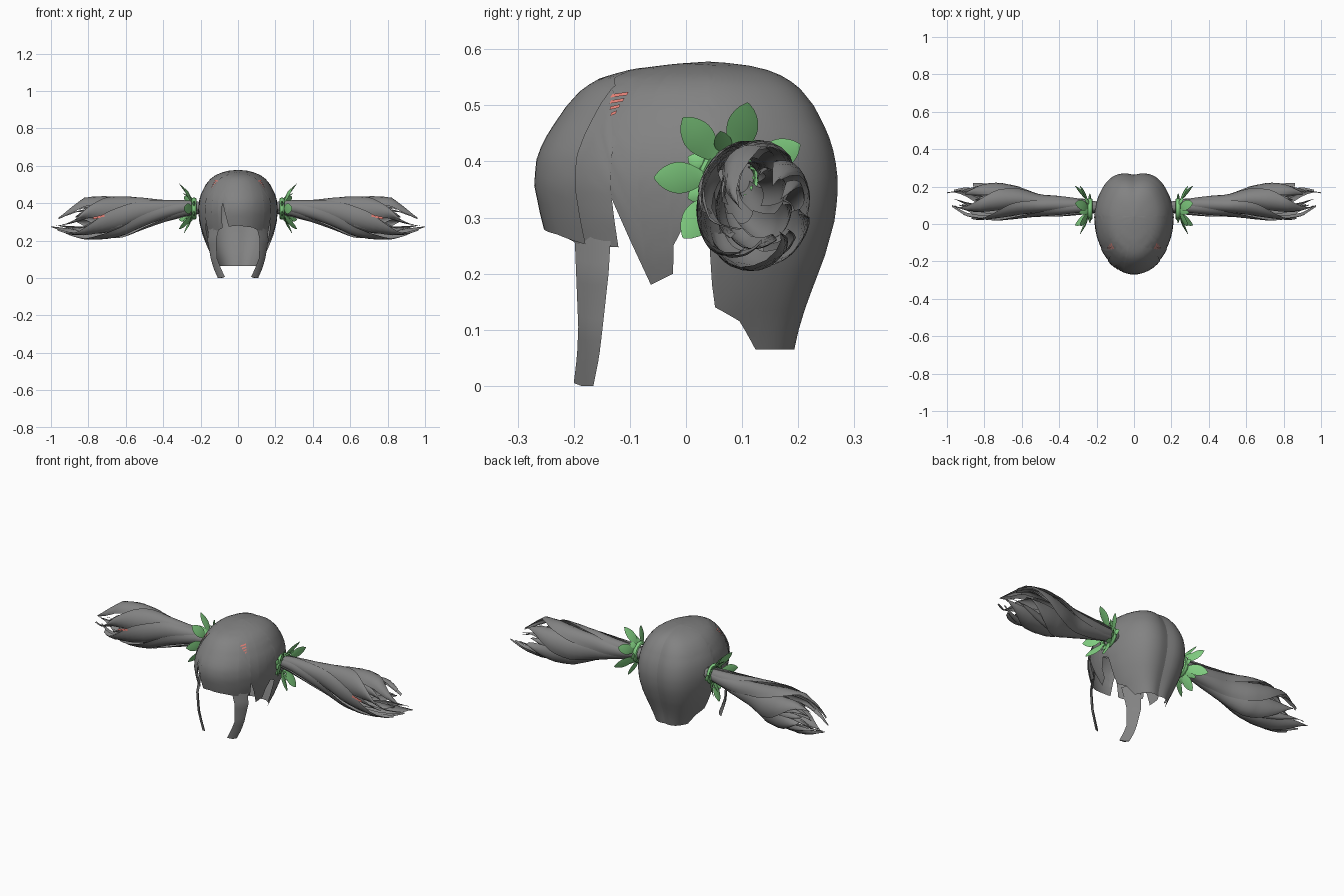
import bpy, math, random
from mathutils import Vector

if "Cube" in bpy.data.objects:
    bpy.data.objects.remove(bpy.data.objects["Cube"])

random.seed(4)


def material(name, rgb):
    m = bpy.data.materials.new(name)
    m.diffuse_color = (*rgb, 1)
    m.use_nodes = True
    m.node_tree.nodes["Principled BSDF"].inputs["Base Color"].default_value = m.diffuse_color
    return m


HAIR = material("grey_hair", (0.225, 0.225, 0.225))
LEAF = material("leaf_green", (0.22, 0.62, 0.22))
PINK = material("salmon_pink", (0.85, 0.24, 0.2))


def lerp(keys, t):
    """Piecewise linear lookup; keys are (t, value, value...) sorted by t."""
    if t <= keys[0][0]:
        return keys[0][1:]
    for a, b in zip(keys, keys[1:]):
        if t <= b[0]:
            f = (t - a[0]) / (b[0] - a[0])
            return tuple(p + (q - p) * f for p, q in zip(a[1:], b[1:]))
    return keys[-1][1:]


def grid(verts, faces, rows, closed=False):
    """Append a quad grid made from rows of points."""
    base, n = len(verts), len(rows[0])
    for r in rows:
        verts.extend(r)
    for i in range(len(rows) - 1):
        for j in range(n if closed else n - 1):
            k = (j + 1) % n
            faces.append((base + i * n + j, base + i * n + k,
                          base + (i + 1) * n + k, base + (i + 1) * n + j))


def make(name, verts, faces, mat, mirror=False, angle=40):
    me = bpy.data.meshes.new(name)
    me.from_pydata([tuple(v) for v in verts], [], faces)
    me.materials.append(mat)
    ob = bpy.data.objects.new(name, me)
    bpy.context.collection.objects.link(ob)
    bpy.ops.object.select_all(action='DESELECT')
    ob.select_set(True)
    bpy.context.view_layer.objects.active = ob
    bpy.ops.object.shade_smooth_by_angle(angle=math.radians(angle))
    if mirror:
        ob.modifiers.new("mirror", 'MIRROR').use_mirror_merge = False
    return ob


# Head form: z, half width, back y, front y
HEAD = [(0.065, .115, .19, -.15), (.11, .136, .2, -.18), (.15, .158, .213, -.2),
        (.23, .19, .243, -.232), (.3, .207, .262, -.25), (.36, .213, .267, -.262),
        (.41, .209, .261, -.257), (.45, .198, .249, -.238), (.5, .172, .224, -.205),
        (.53, .147, .2, -.178), (.55, .12, .175, -.145), (.565, .083, .138, -.09),
        (.574, .047, .096, -.02), (.578, 0, .04, .04)]


def head_point(deg, z, scale):
    rx, yb, yf = lerp(HEAD, z)
    a = math.radians(deg)
    # two broad lobes squaring off the back, with a groove between
    d = abs(deg - 90)
    k = scale * (1 + .085 * math.exp(-((d - 30) / 24) ** 2) - .03 * math.exp(-(d / 9) ** 2))
    ry = (yb - .04) if math.sin(a) > 0 else (.04 - yf)
    return Vector((rx * math.cos(a) * k, .04 + ry * math.sin(a) * k, z))


def shell(name, top, bottom, scale, mirror=False, rows=18):
    """Patch of the head form between two edge heights keyed by angle."""
    lo, hi = bottom[0][0], bottom[-1][0]
    cols = sorted({k[0] for k in bottom} | {a for a in range(int(lo), int(hi) + 1, 5)})
    pts = []
    for i in range(rows + 1):
        t = (i / rows) ** 1.7
        row = []
        for a in cols:
            zt, zb = lerp(top, a)[0], lerp(bottom, a)[0]
            row.append(head_point(a, zt + (zb - zt) * t, scale))
        pts.append(row)
    v, f = [], []
    grid(v, f, pts)
    f = [q[::-1] for q in f]
    return make(name, v, f, HAIR, mirror)


# Cap: right half from forehead round to nape, with ear tuft and ear notch
shell("hair_cap", [(-90, .578), (90, .578)],
      [(-90, .47), (-45, .44), (-36, .34), (-30, .26), (-24, .18), (-14, .2),
       (-13, .25), (-7, .3), (0, .28), (2, .18), (4, .14), (20, .115),
       (33, .065), (90, .065)], 1.0, True, 24)

# Fringe: wide front panel with one parted gap, plus a side panel each side
shell("front_fringe", [(-130, .535), (-110, .562), (-90, .57), (-70, .562), (-50, .535)],
      [(-130, .255), (-119, .27), (-112, .4), (-104, .275), (-90, .28),
       (-68, .27), (-50, .252)], 1.03)
shell("side_fringe", [(-70, .56), (-55, .54), (-45, .515), (-35, .42)],
      [(-66, .268), (-55, .252), (-35, .247)], 1.012, True)

# Long face locks: z, back edge x y, front edge x y
LOCK = [(0, .108, -.165, .07, -.2), (.05, .13, -.155, .093, -.194),
        (.1, .145, -.149, .112, -.192), (.2, .163, -.138, .116, -.196),
        (.25, .158, -.135, .104, -.198), (.32, .145, -.13, .088, -.205)]
rows = []
for i in range(17):
    z = .32 * (1 - i / 16)
    xa, ya, xb, yb = lerp(LOCK, z)
    mx, my = (xa + xb) / 2, (ya + yb) / 2
    rows.append([Vector((xa, ya, z)), Vector((mx + .007, my - .004, z)),
                 Vector((xb, yb, z + .005)), Vector((mx - .004, my + .003, z))])
v, f = [], []
grid(v, f, rows, True)
f.append(tuple(range(len(v) - 4, len(v))))
make("face_lock", v, f, HAIR, True, 60)

# Side tails: x, centre y, centre z, radius y, radius z
TAIL = [(.2, .09, .375, .03, .03), (.28, .092, .372, .042, .042),
        (.4, .095, .357, .053, .06), (.5, .098, .345, .058, .08),
        (.62, .115, .326, .084, .108), (.72, .12, .322, .098, .114),
        (.82, .12, .318, .1, .108), (.9, .125, .3, .088, .074),
        (1.0, .14, .285, .035, .02)]


def strand(v, f, start, end, phase, twist, half, depth, tip=.3):
    """Curved ribbon winding round the tail axis and tapering to a point."""
    n, rows = 22, []
    for i in range(n + 1):
        t = i / n
        x = start + (end - start) * t
        cy, cz, ry, rz = lerp(TAIL, x)
        left = (1 - t) / tip
        w = half * (max(.06, left ** .8) if left < 1 else 1)
        row = []
        for j in range(7):
            u = j / 3 - 1
            a = phase + twist * max(0, x - .3) + w * u
            # bowed section with one edge tucked beneath its neighbour
            k = depth * (.92 + .1 * (1 - u * u) - .1 * u)
            row.append(Vector((x, cy + ry * k * math.cos(a), cz + rz * k * math.sin(a))))
        rows.append(row)
    grid(v, f, rows)


v, f = [], []
ENDS = [.96, .87, .92, 1.0, .86, .9]
for i, e in enumerate(ENDS):
    strand(v, f, .2, e, i * math.tau / 6, 3.6, .66, 1.0, .3)
make("tail_outer_strands", v, f, HAIR, True, 50)

v, f = [], []
for i in range(5):
    strand(v, f, .5, random.uniform(.84, .96), i * math.tau / 5 + .4, 4.2, .45, .66, .4)
for i in range(5):
    strand(v, f, .62, random.uniform(.9, .98), i * math.tau / 5 + .2, 3, .18, .9, .5)
make("tail_inner_strands", v, f, HAIR, True, 50)

# Leaf rosettes around the tail roots
CENTRE = Vector((.235, .08, .371))


def leaf(v, f, ang, r0, length, width, lean, x0):
    """Pointed oval leaf with a folded midrib and slight thickness."""
    out = Vector((0, math.cos(ang), math.sin(ang)))
    side = Vector((0, -math.sin(ang), math.cos(ang)))
    rows = []
    for i in range(11):
        t = i / 10
        w = width * (.06 + .94 * math.sin(math.pi * t ** 1.15) ** .75) if 0 < t < 1 else width * .06
        c = CENTRE + out * (r0 + (length - r0) * t)
        c.x += x0 + lean * t ** 1.3
        bulge = math.sin(math.pi * t)
        rows.append([c + side * w, c + Vector((.008 * bulge, 0, 0)),
                     c - side * w, c - Vector((.005 * bulge, 0, 0))])
    grid(v, f, rows, True)


v, f = [], []
for i in range(7):
    a = math.pi + i * math.tau / 7
    leaf(v, f, a, .038, .137, .028, .045 + .025 * (i % 2), .01)
    leaf(v, f, a + .45, .038, .085, .016, .03 * (i % 3), 0)
make("leaf_rosette", v, f, LEAF, True, 60)

# Green band holding each tail
v, f = [], []
rows = []
for i in range(9):
    b = i * math.tau / 8
    r = .05 + .009 * math.cos(b)
    rows.append([CENTRE + Vector((.014 * math.sin(b), r * math.cos(j * math.tau / 20),
                                  r * math.sin(j * math.tau / 20))) for j in range(20)])
grid(v, f, rows, True)
make("tail_band", v, f, LEAF, True)

# Small pink flecks at the temples: thin wedges following the fringe surface
v, f = [], []
for i in range(4):
    z, w = .522 - i * .011, 4.5 - i * 1.1
    rows = [[head_point(-43 + i * .8 + s * w, z + .002 * s - dz, 1.022) for s in (-1, 0, 1)]
            for dz in (0, .006)]
    grid(v, f, [r[::-1] for r in rows])
make("temple_fleck", v, f, PINK, True)

# Small pink flecks on the front of each tail
v, f = [], []
for i in range(3):
    x, z = .715 + i * .02, .333 - i * .005
    y = .017
    grid(v, f, [[Vector((x, y, z - .007)), Vector((x + .024, y, z - .009))],
                [Vector((x, y, z + .006)), Vector((x + .016, y, z + .004))]])
make("tail_fleck", v, f, PINK, True)
